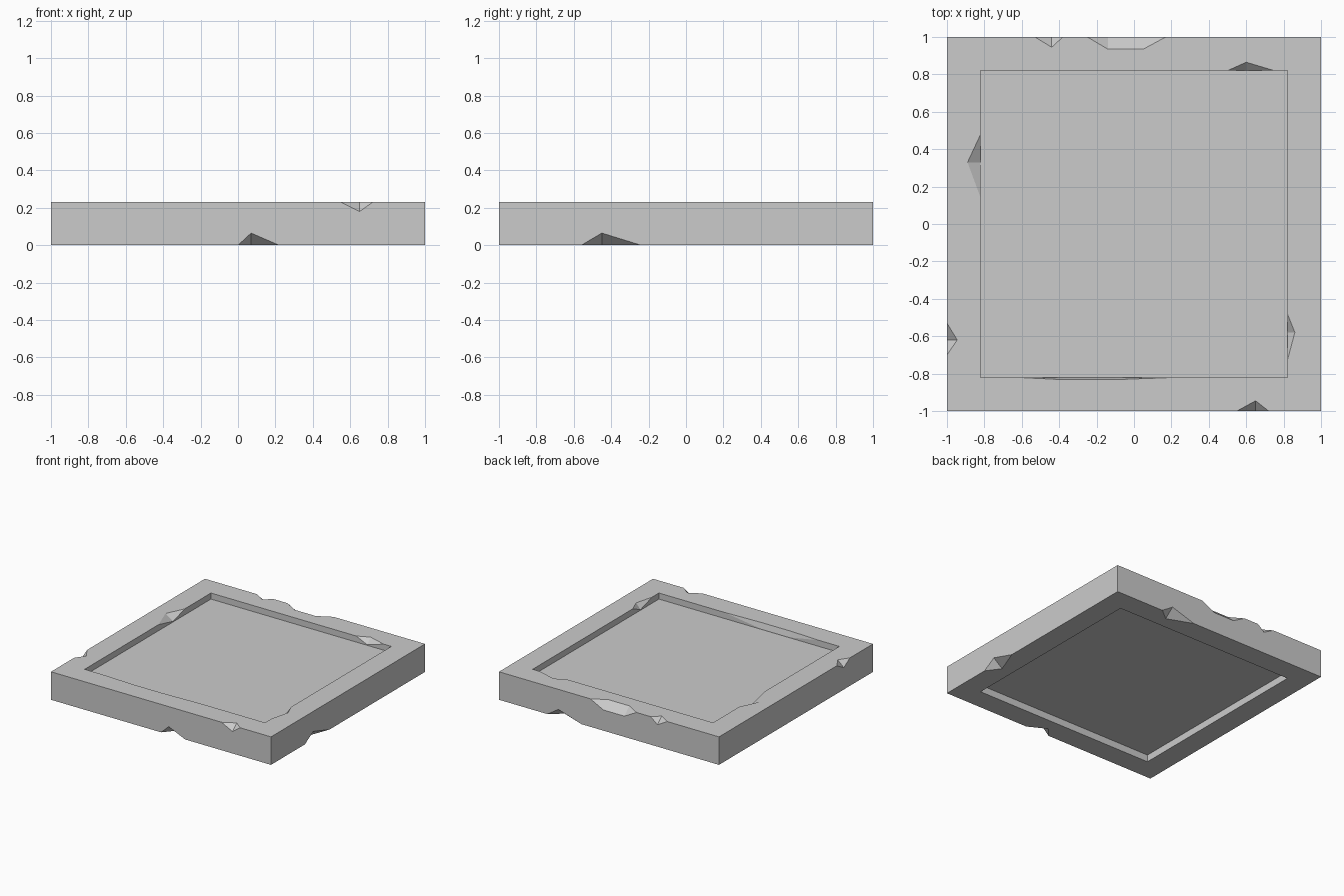
import bpy
import bmesh
from mathutils import Vector

HEIGHT, OUTER, INNER = 0.23, 1.0, 0.82

if "Cube" in bpy.data.objects:
    bpy.data.objects.remove(bpy.data.objects["Cube"], do_unlink=True)

stone = bpy.data.materials.new("stone_grey")
stone.use_nodes = True
grey = (0.6, 0.6, 0.6, 1)
stone.diffuse_color = grey
stone.node_tree.nodes["Principled BSDF"].inputs["Base Color"].default_value = grey


def make_object(name, bm):
    bmesh.ops.recalc_face_normals(bm, faces=bm.faces)
    mesh = bpy.data.meshes.new(name)
    bm.to_mesh(mesh)
    bm.free()
    mesh.materials.append(stone)
    obj = bpy.data.objects.new(name, mesh)
    bpy.context.collection.objects.link(obj)
    return obj


# Square frame: a rectangular section carried round four corners
bm = bmesh.new()
section = [(OUTER, 0), (OUTER, HEIGHT), (INNER, HEIGHT), (INNER, 0)]
rings = [[bm.verts.new((sx * r, sy * r, z)) for r, z in section]
         for sx, sy in ((1, 1), (-1, 1), (-1, -1), (1, -1))]
for i in range(4):
    here, after = rings[i], rings[(i + 1) % 4]
    for j in range(4):
        k = (j + 1) % 4
        bm.faces.new((here[j], after[j], after[k], here[k]))
frame = make_object("frame", bm)

# Recessed panel, sunk below the frame on both faces
bm = bmesh.new()
bmesh.ops.create_cube(bm, size=1)
bmesh.ops.scale(bm, vec=(2 * INNER, 2 * INNER, 0.122), verts=bm.verts)
bmesh.ops.translate(bm, vec=(0, 0, 0.119), verts=bm.verts)
make_object("panel", bm)

# Direction of each side: u runs along the edge, v runs outward
SIDES = {
    "back": lambda u, v, z: Vector((u, v, z)),
    "front": lambda u, v, z: Vector((u, -v, z)),
    "right": lambda u, v, z: Vector((v, u, z)),
    "left": lambda u, v, z: Vector((-v, u, z)),
}


def add_chip(bm, side, start, end, peaks, inset, depth, rim="outer", level="top"):
    """Add a faceted wedge that knocks a chip out of one edge."""
    place = SIDES[side]
    edge, inward = (OUTER, -1) if rim == "outer" else (INNER, 1)
    z, down = (HEIGHT, -1) if level == "top" else (0, 1)
    grow = 0.3
    points, middles = [], []
    for u in peaks:
        on_top = place(u, edge + inward * inset, z)
        on_wall = place(u, edge, z + down * depth)
        ridge = on_top - on_wall
        points += [on_top + ridge * grow, on_wall - ridge * grow]
        middles.append((on_top + on_wall) / 2)
    for u, middle in ((start, middles[0]), (end, middles[-1])):
        corner = place(u, edge, z)
        points.append(corner + (corner - middle) * grow)
    verts = [bm.verts.new(p) for p in points]
    bmesh.ops.convex_hull(bm, input=verts)


# Chips along the outer and inner edges
bm = bmesh.new()
add_chip(bm, "back", -0.53, -0.38, [-0.44], 0.055, 0.05)
add_chip(bm, "back", -0.25, 0.17, [-0.14, 0.05], 0.065, 0.06)
add_chip(bm, "front", 0.55, 0.72, [0.65], 0.055, 0.05)
add_chip(bm, "left", -0.7, -0.53, [-0.62], 0.055, 0.05)
add_chip(bm, "front", 0.0, 0.22, [0.07], 0.08, 0.065, level="bottom")
add_chip(bm, "right", -0.56, -0.24, [-0.45], 0.08, 0.065, level="bottom")
add_chip(bm, "back", 0.25, 0.56, [0.46], 0.08, 0.065, level="bottom")
add_chip(bm, "back", 0.5, 0.75, [0.6], 0.045, 0.045, rim="inner")
add_chip(bm, "left", 0.14, 0.48, [0.33], 0.07, 0.045, rim="inner")
add_chip(bm, "right", -0.73, -0.48, [-0.58], 0.04, 0.045, rim="inner")
add_chip(bm, "front", -0.63, 0.23, [-0.38, -0.1], 0.012, 0.045, rim="inner")
cutter = make_object("chip_cutter", bm)
cutter.hide_render = True

# Cut the chips, keep the result and drop the cutter
cut = frame.modifiers.new("chips", "BOOLEAN")
cut.operation = "DIFFERENCE"
cut.solver = "EXACT"
cut.object = cutter
depsgraph = bpy.context.evaluated_depsgraph_get()
chipped = bpy.data.meshes.new_from_object(frame.evaluated_get(depsgraph))
frame.modifiers.clear()
frame.data = chipped
bpy.data.objects.remove(cutter, do_unlink=True)
